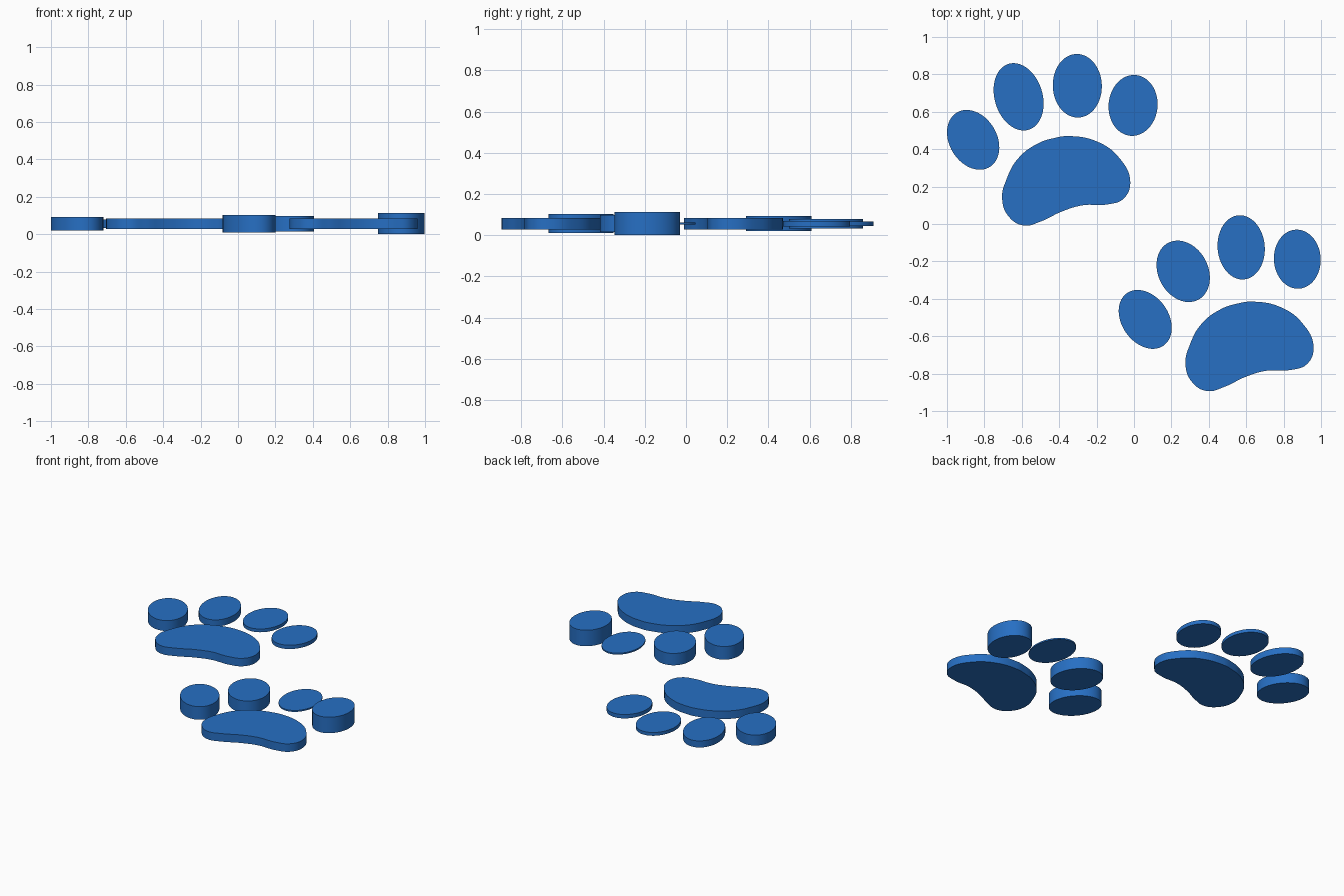
import bpy
import bmesh
from math import radians, pi
from mathutils import Matrix, Vector

cube = bpy.data.objects.get("Cube")
if cube:
    bpy.data.objects.remove(cube, do_unlink=True)

MID_Z = 0.056  # every piece is centred on this height

blue = bpy.data.materials.new("blue")
blue.use_nodes = True
blue.diffuse_color = (0.02, 0.16, 0.55, 1)
blue.node_tree.nodes["Principled BSDF"].inputs["Base Color"].default_value = blue.diffuse_color


def finish(obj):
    obj.data.materials.clear()
    obj.data.materials.append(blue)
    bpy.ops.object.select_all(action="DESELECT")
    obj.select_set(True)
    bpy.context.view_layer.objects.active = obj
    bpy.ops.object.shade_smooth_by_angle(angle=radians(30))


def add_toe(name, x, y, half_width, half_length, tilt, thickness):
    """Oval disc, leaning anticlockwise by tilt degrees."""
    mesh = bpy.data.meshes.new(name)
    bm = bmesh.new()
    bmesh.ops.create_cone(bm, cap_ends=True, segments=72, radius1=1, radius2=1, depth=1)
    bm.transform(Matrix.Rotation(radians(tilt), 4, "Z")
                 @ Matrix.Diagonal((half_width, half_length, thickness, 1)))
    bm.to_mesh(mesh)
    bm.free()
    toe = bpy.data.objects.new(name, mesh)
    toe.location = (x, y, MID_Z)
    bpy.context.collection.objects.link(toe)
    finish(toe)


def add_pad(name, outline, offset):
    """Bean-shaped plate from a smooth closed curve."""
    curve = bpy.data.curves.new(name + "_curve", "CURVE")
    curve.dimensions = "2D"
    curve.fill_mode = "BOTH"
    curve.extrude = 0.028
    curve.resolution_u = 8
    spline = curve.splines.new("BEZIER")
    spline.bezier_points.add(len(outline) - 1)
    spline.use_cyclic_u = True
    for point, (x, y) in zip(spline.bezier_points, outline):
        point.co = (x, y, 0)
        point.handle_left_type = point.handle_right_type = "AUTO"
    source = bpy.data.objects.new(name + "_curve", curve)
    bpy.context.collection.objects.link(source)
    bpy.context.view_layer.update()
    graph = bpy.context.evaluated_depsgraph_get()
    mesh = bpy.data.meshes.new_from_object(source.evaluated_get(graph))
    bpy.data.objects.remove(source, do_unlink=True)

    # Join the caps to the rim
    bm = bmesh.new()
    bm.from_mesh(mesh)
    bmesh.ops.remove_doubles(bm, verts=bm.verts, dist=0.0005)
    bmesh.ops.recalc_face_normals(bm, faces=bm.faces)
    bm.to_mesh(mesh)
    bm.free()
    pad = bpy.data.objects.new(name, mesh)
    pad.location = (*offset, MID_Z)
    bpy.context.collection.objects.link(pad)
    finish(pad)


# Main pads
pad_outline = [
    (-0.35, 0.47), (-0.195, 0.44), (-0.08, 0.355), (-0.02, 0.227),
    (-0.055, 0.136), (-0.14, 0.105), (-0.275, 0.10), (-0.39, 0.065),
    (-0.495, 0.015), (-0.59, -0.008), (-0.67, 0.04), (-0.705, 0.136),
    (-0.68, 0.243), (-0.62, 0.35), (-0.515, 0.43), (-0.425, 0.46),
]
add_pad("back_paw_pad", pad_outline, (0, 0))
add_pad("front_paw_pad", pad_outline, (0.98, -0.885))

# Toes: x, y, half width, half length, tilt, thickness
toes = {
    "back_paw": [
        (-0.86, 0.45, 0.127, 0.17, 31, 0.073),
        (-0.617, 0.68, 0.128, 0.184, 17, 0.046),
        (-0.303, 0.739, 0.131, 0.17, 2, 0.023),
        (-0.005, 0.634, 0.131, 0.163, -5, 0.027),
    ],
    "front_paw": [
        (0.06, -0.51, 0.125, 0.171, 35, 0.092),
        (0.263, -0.253, 0.133, 0.172, 28, 0.083),
        (0.573, -0.125, 0.126, 0.172, 5, 0.01),
        (0.873, -0.188, 0.125, 0.158, 3, 0.112),
    ],
}
for paw, rows in toes.items():
    for number, row in enumerate(rows, 1):
        add_toe(f"{paw}_toe_{number}", *row)
